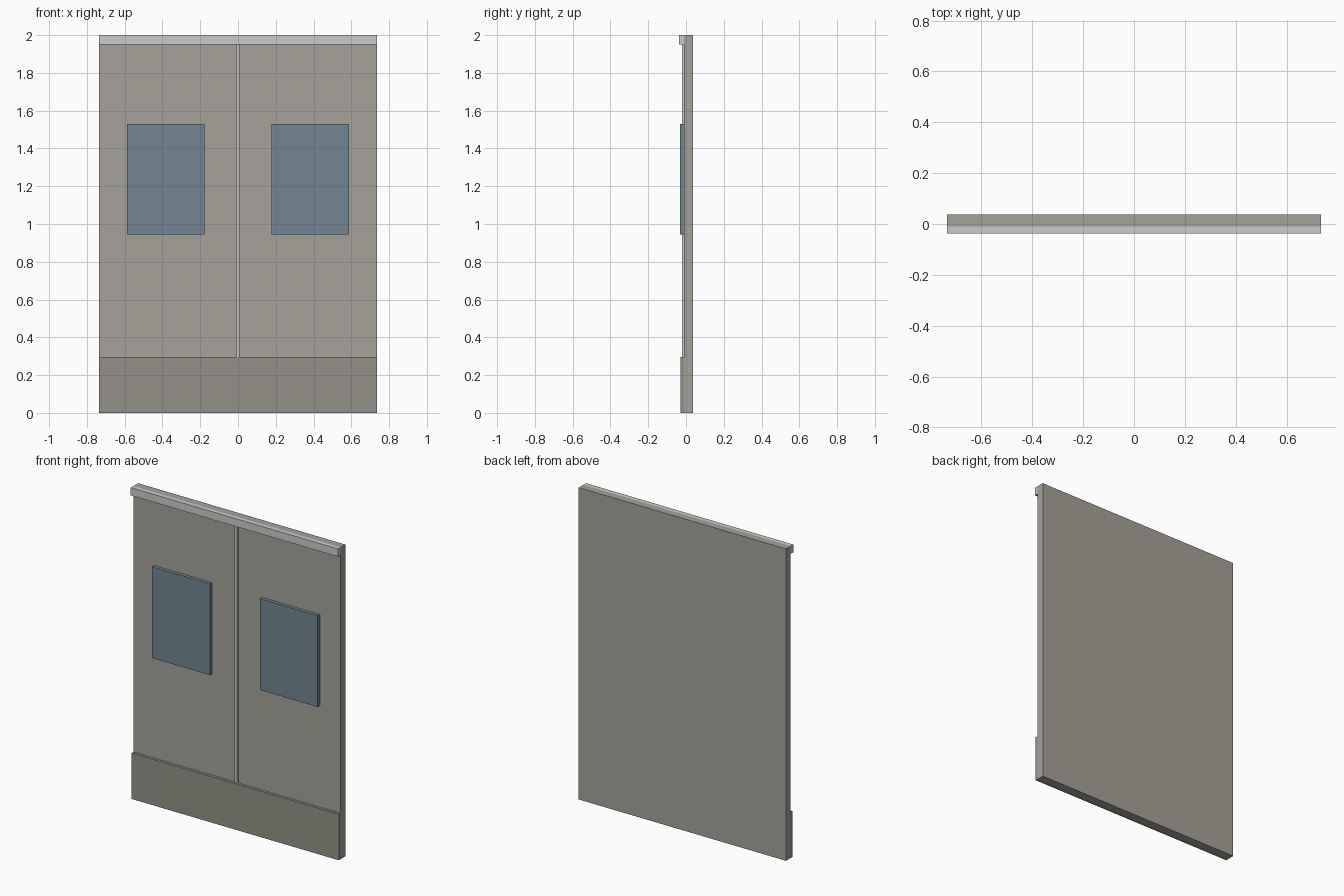
import bpy

if "Cube" in bpy.data.objects:
    bpy.data.objects.remove(bpy.data.objects["Cube"])


def material(name, rgb):
    m = bpy.data.materials.new(name)
    m.diffuse_color = (*rgb, 1)
    m.use_nodes = True
    m.node_tree.nodes["Principled BSDF"].inputs["Base Color"].default_value = m.diffuse_color
    return m


def box(name, lo, hi, mat=None):
    bpy.ops.mesh.primitive_cube_add(size=1, location=[(a + b) / 2 for a, b in zip(lo, hi)])
    ob = bpy.context.object
    ob.name = name
    ob.scale = [b - a for a, b in zip(lo, hi)]
    bpy.ops.object.transform_apply(location=False, rotation=False, scale=True)
    if mat:
        ob.data.materials.append(mat)
    return ob


panel_mat = material("warm_grey", (0.38, 0.36, 0.32))
kick_mat = material("dark_warm_grey", (0.29, 0.28, 0.24))
glass_mat = material("blue_glass", (0.17, 0.24, 0.29))

W = 0.735        # half width
FACE = -0.01     # front face of the door panel
BACK = 0.037

# Door panel
box("door_panel", (-W, FACE, 0), (W, BACK, 2), panel_mat)

# Raised rails on the front
box("header_rail", (-W, -0.037, 1.95), (W, FACE, 2))
box("kick_plate", (-W, -0.028, 0), (W, FACE, 0.295), kick_mat)
box("center_strip", (-0.009, -0.021, 0.295), (0.009, FACE, 1.95))

# Window panes, one per leaf
for side, x in (("left", -0.382), ("right", 0.382)):
    box(f"window_{side}", (x - 0.205, -0.032, 0.945), (x + 0.205, FACE, 1.53), glass_mat)
